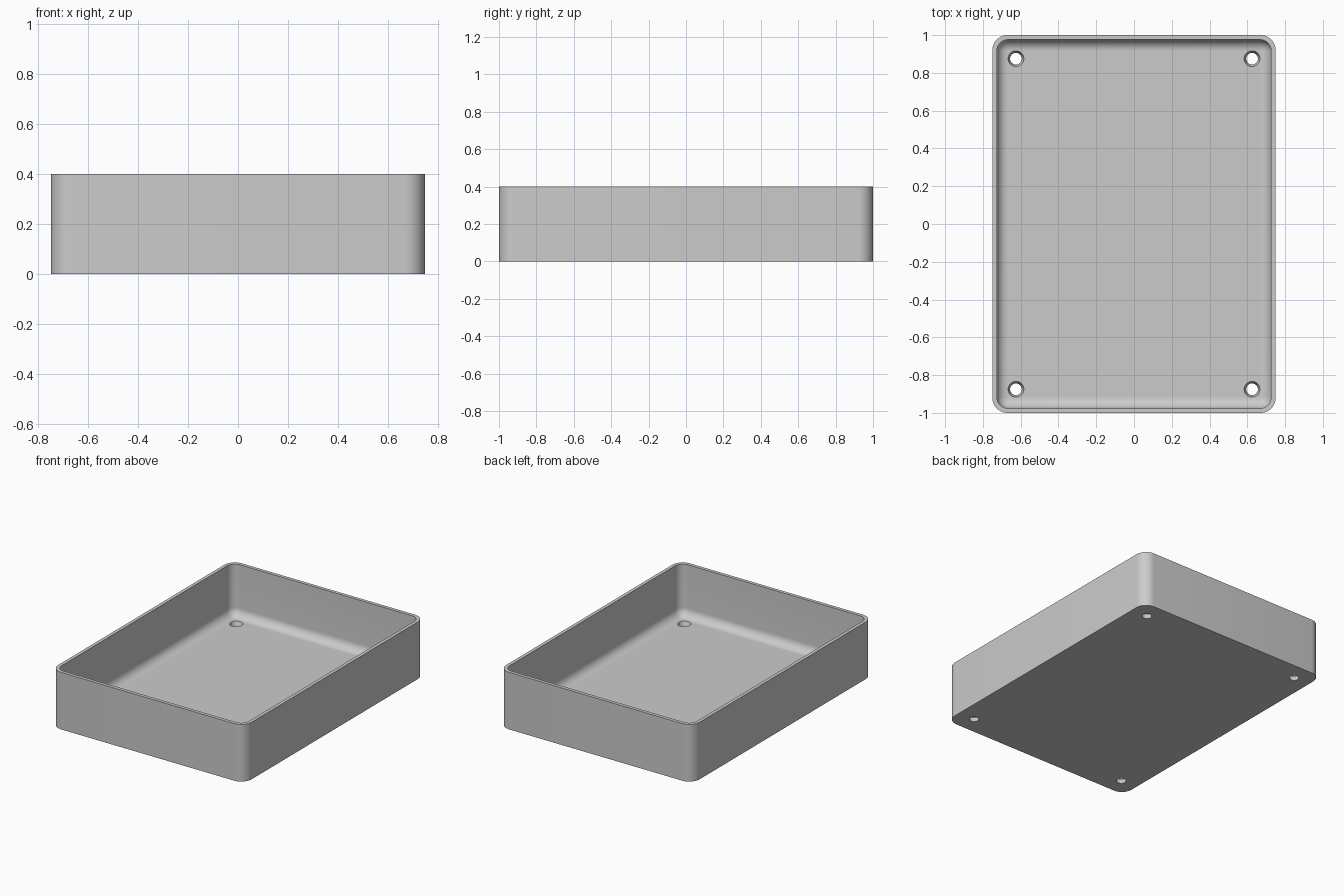
import bpy, bmesh
from math import sin, cos, pi, radians
from mathutils import Matrix

if "Cube" in bpy.data.objects:
    bpy.data.objects.remove(bpy.data.objects["Cube"], do_unlink=True)

HALF_X, HALF_Y, HEIGHT = 0.75, 1.0, 0.4
CORNER, WALL, FLOOR, FILLET = 0.08, 0.024, 0.036, 0.06
HOLE_TOP, HOLE_BOTTOM = 0.042, 0.031
STEPS = 10

grey = bpy.data.materials.new("light grey")
grey.use_nodes = True
colour = (0.6, 0.6, 0.6, 1)
grey.diffuse_color = colour
grey.node_tree.nodes["Principled BSDF"].inputs["Base Color"].default_value = colour


def new_object(name, bm):
    bmesh.ops.recalc_face_normals(bm, faces=bm.faces)
    mesh = bpy.data.meshes.new(name)
    bm.to_mesh(mesh)
    bm.free()
    mesh.materials.append(grey)
    ob = bpy.data.objects.new(name, mesh)
    bpy.context.collection.objects.link(ob)
    return ob


def rounded_ring(bm, inset, radius, z):
    """Rounded rectangle of vertices, inset from the outer walls."""
    ring = []
    for corner, (sx, sy) in enumerate([(1, 1), (-1, 1), (-1, -1), (1, -1)]):
        cx, cy = sx * (HALF_X - inset - radius), sy * (HALF_Y - inset - radius)
        for i in range(STEPS + 1):
            a = (corner + i / STEPS) * pi / 2
            ring.append(bm.verts.new((cx + radius * cos(a), cy + radius * sin(a), z)))
    return ring


# Tray: outer wall, rim, inner wall, then a fillet down to the floor
sections = [(0, CORNER, 0), (0, CORNER, HEIGHT), (WALL, FILLET, HEIGHT)]
for i in range(STEPS + 1):
    a = i / STEPS * pi / 2
    shrink = FILLET * (1 - cos(a)) * 0.98
    sections.append((WALL + shrink, FILLET - shrink, FLOOR + FILLET * (1 - sin(a))))

bm = bmesh.new()
rings = [rounded_ring(bm, *s) for s in sections]
for low, high in zip(rings, rings[1:]):
    for i in range(len(low)):
        j = (i + 1) % len(low)
        bm.faces.new((low[i], low[j], high[j], high[i]))
bm.faces.new(rings[0])
bm.faces.new(rings[-1])
tray = new_object("tray", bm)

# Tapered screw holes in the four corners of the floor
bm = bmesh.new()
extra = 0.01
slope = (HOLE_TOP - HOLE_BOTTOM) / FLOOR
for x in (-0.625, 0.625):
    for y in (-0.875, 0.875):
        bmesh.ops.create_cone(
            bm, cap_ends=True, segments=32, depth=FLOOR + 2 * extra,
            radius1=HOLE_BOTTOM - slope * extra, radius2=HOLE_TOP + slope * extra,
            matrix=Matrix.Translation((x, y, FLOOR / 2)))
cutter = new_object("hole_cutter", bm)
cutter.hide_render = True

cut = tray.modifiers.new("screw holes", 'BOOLEAN')
cut.operation = 'DIFFERENCE'
cut.solver = 'EXACT'
cut.object = cutter

bpy.ops.object.select_all(action='DESELECT')
tray.select_set(True)
bpy.context.view_layer.objects.active = tray
bpy.ops.object.modifier_apply(modifier=cut.name)
bpy.data.objects.remove(cutter, do_unlink=True)
bpy.ops.object.shade_smooth_by_angle(angle=radians(30))
